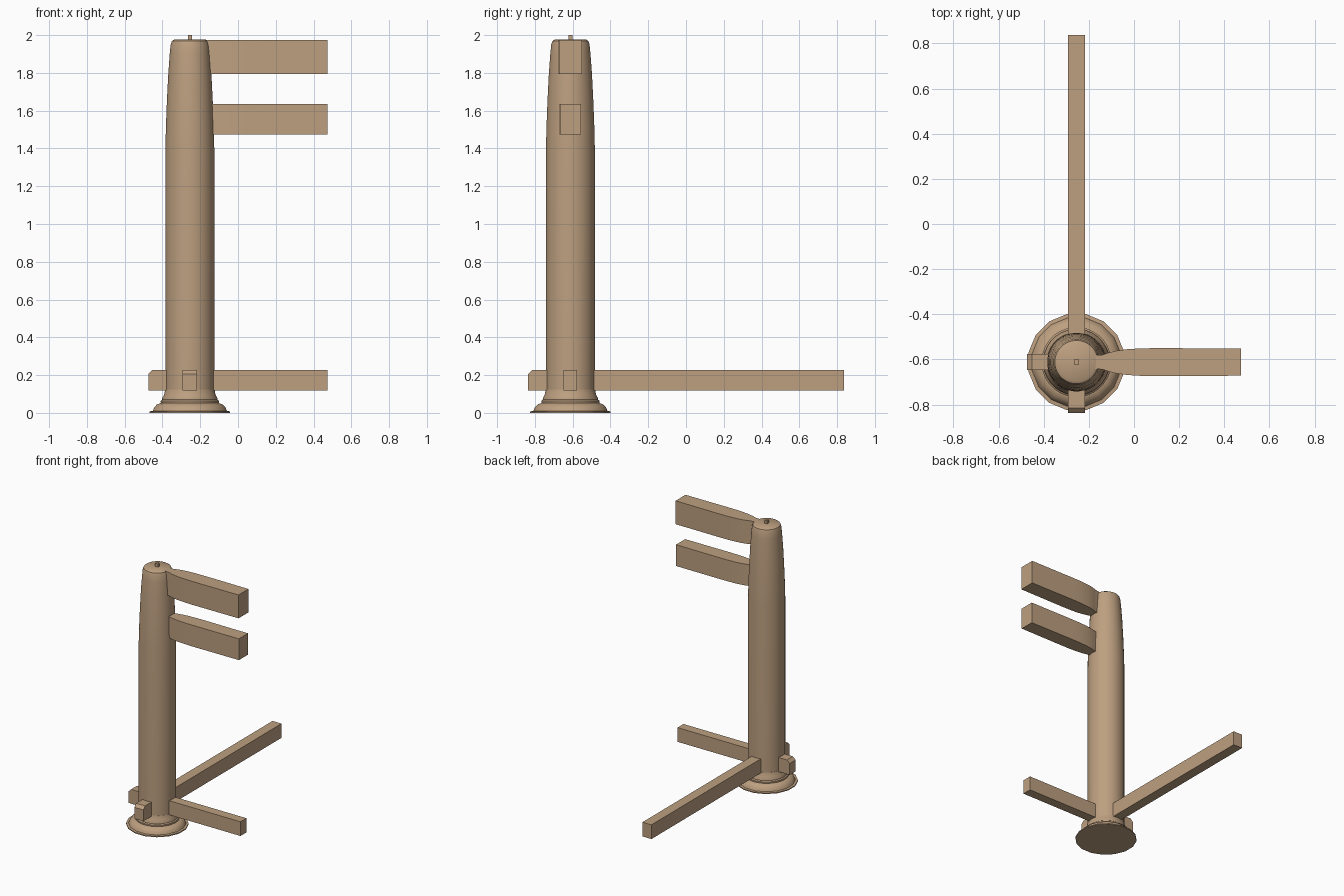
import bpy, bmesh, math

if "Cube" in bpy.data.objects:
    bpy.data.objects.remove(bpy.data.objects["Cube"])

CX, CY = -0.255, -0.612

wood = bpy.data.materials.new("tan_wood")
wood.diffuse_color = (0.51, 0.35, 0.216, 1)
wood.use_nodes = True
wood.node_tree.nodes["Principled BSDF"].inputs["Base Color"].default_value = wood.diffuse_color


def finish(name, bm, smooth=None):
    bmesh.ops.recalc_face_normals(bm, faces=bm.faces[:])
    me = bpy.data.meshes.new(name)
    bm.to_mesh(me)
    bm.free()
    me.materials.append(wood)
    ob = bpy.data.objects.new(name, me)
    bpy.context.collection.objects.link(ob)
    if smooth:
        bpy.ops.object.select_all(action='DESELECT')
        ob.select_set(True)
        bpy.context.view_layer.objects.active = ob
        bpy.ops.object.shade_smooth_by_angle(angle=math.radians(smooth))
    return ob


def lathe(name, profile, sides):
    """Capped surface of revolution about the post axis."""
    bm = bmesh.new()
    rings = []
    for r, z in profile:
        rings.append([bm.verts.new((CX + r * math.cos((i + .5) * math.tau / sides),
                                    CY + r * math.sin((i + .5) * math.tau / sides), z))
                      for i in range(sides)])
    for a, b in zip(rings, rings[1:]):
        for i in range(sides):
            j = (i + 1) % sides
            bm.faces.new((a[i], a[j], b[j], b[i]))
    bm.faces.new(rings[0])
    bm.faces.new(rings[-1])
    return finish(name, bm, 35)


def prism(name, outline, offset, smooth=None):
    """Extrude a closed 3D outline along offset."""
    bm = bmesh.new()
    face = bm.faces.new([bm.verts.new(p) for p in outline])
    ext = bmesh.ops.extrude_face_region(bm, geom=[face])
    verts = [g for g in ext["geom"] if isinstance(g, bmesh.types.BMVert)]
    bmesh.ops.translate(bm, verts=verts, vec=offset)
    return finish(name, bm, smooth)


# Post with tapered, rounded head
lathe("post", [(0.13, 0.05), (0.13, 1.40), (0.127, 1.52), (0.122, 1.65),
               (0.115, 1.79), (0.107, 1.90), (0.102, 1.95), (0.096, 1.968),
               (0.084, 1.976)], 32)

# Moulded base: faceted foot disc and turned collar
lathe("foot_disc", [(0.217, 0), (0.217, 0.008), (0.20, 0.010), (0.193, 0.028),
                    (0.178, 0.044), (0.155, 0.053)], 16)
lathe("collar", [(0.152, 0.045), (0.155, 0.055), (0.155, 0.064), (0.147, 0.070),
                 (0.147, 0.078), (0.137, 0.095), (0.131, 0.125)], 32)

# Small square pin on top
h = 0.011
prism("top_pin", [(CX - h, CY - h, 1.96), (CX + h, CY - h, 1.96),
                  (CX + h, CY + h, 1.96), (CX - h, CY + h, 1.96)], (0, 0, 0.04))


# Lower beams passing through the post, chamfered at the stub end
def beam_outline(start, end):
    return [(start, 0.118), (end, 0.118), (end, 0.227),
            (start + 0.022, 0.227), (start, 0.205)]


prism("side_beam", [(a, CY - 0.036, z) for a, z in beam_outline(-0.475, 0.475)],
      (0, 0.072, 0))
prism("back_beam", [(CX - 0.038, a, z) for a, z in beam_outline(-0.837, 0.837)],
      (0.076, 0, 0))

# Upper rails, narrowing where they enter the post
taper = [(-0.19, 0.46), (-0.14, 0.52), (-0.11, 0.68), (-0.075, 0.82),
         (-0.03, 0.92), (0.03, 0.98), (0.10, 1.0), (0.475, 0.97)]
for name, z0, z1, half in (("upper_rail", 1.795, 1.974, 0.062),
                           ("middle_rail", 1.473, 1.636, 0.057)):
    outline = [(x, CY - half * w, z0) for x, w in taper]
    outline += [(x, CY + half * w, z0) for x, w in reversed(taper)]
    prism(name, outline, (0, 0, z1 - z0), 30)
